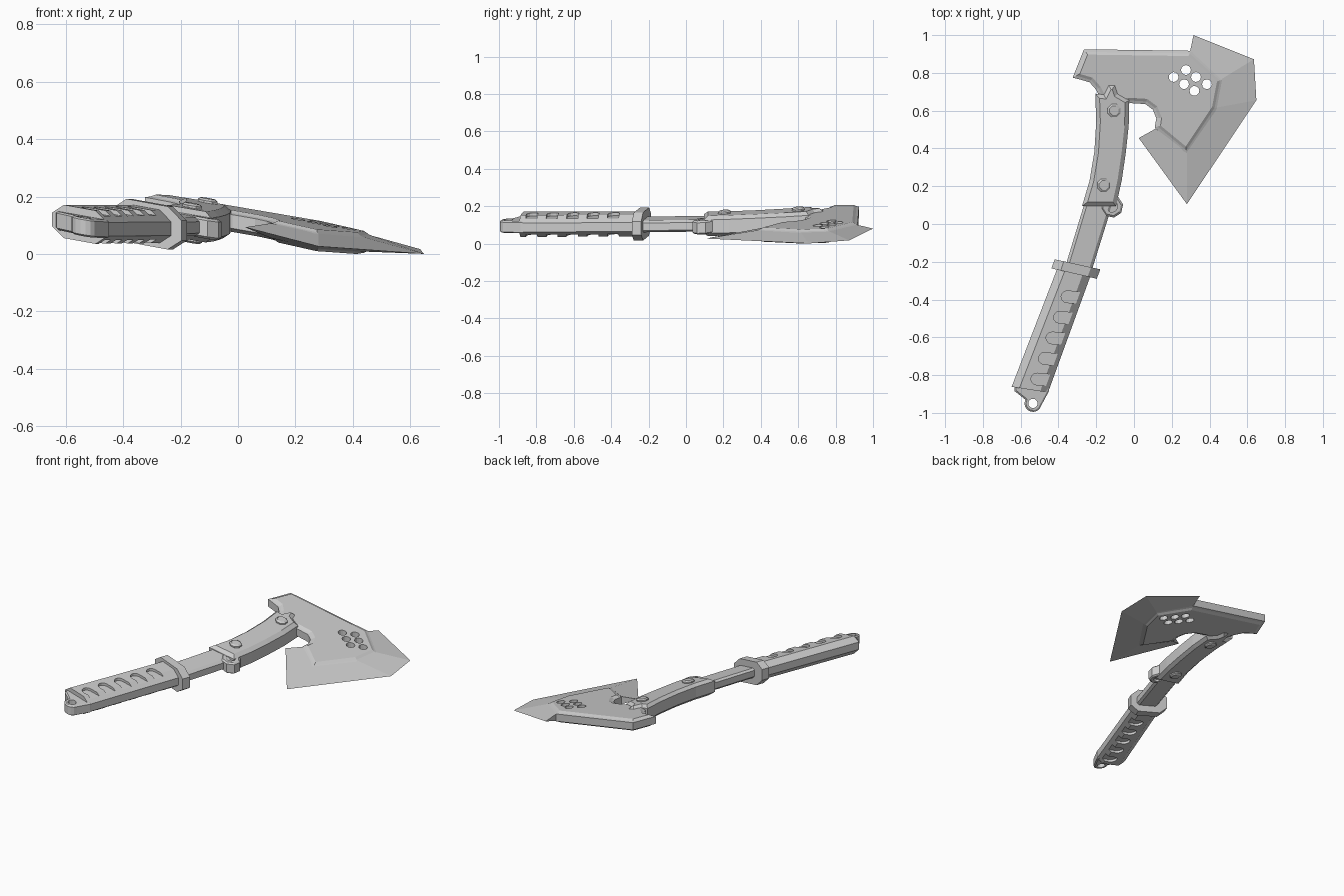
import bpy, bmesh, math
from mathutils import Vector

if "Cube" in bpy.data.objects:
    bpy.data.objects.remove(bpy.data.objects["Cube"])

parts = []


def finish(name, bm, keep=True):
    """Turn a flat-lying bmesh into an object, tilted about the handle axis."""
    bmesh.ops.recalc_face_normals(bm, faces=bm.faces)
    for v in bm.verts:
        v.co.z += 0.107 - 0.17 * (v.co.x + 0.1) + 0.066 * (v.co.y - 0.2)
    me = bpy.data.meshes.new(name)
    bm.to_mesh(me)
    bm.free()
    ob = bpy.data.objects.new(name, me)
    bpy.context.collection.objects.link(ob)
    if keep:
        parts.append(ob)
    return ob


def add_slab(bm, pts, z0, z1, insets=()):
    """Extruded outline; each inset (width, rise) steps both faces outward."""
    lo = [bm.verts.new((x, y, z0)) for x, y in pts]
    hi = [bm.verts.new((x, y, z1)) for x, y in pts]
    n = len(pts)
    caps = [bm.faces.new(lo[::-1]), bm.faces.new(hi)]
    sides = [bm.faces.new((lo[i], lo[(i + 1) % n], hi[(i + 1) % n], hi[i])) for i in range(n)]
    bmesh.ops.recalc_face_normals(bm, faces=caps + sides)
    for cap in caps:
        for width, rise in insets:
            bmesh.ops.inset_region(bm, faces=[cap], thickness=width, depth=rise,
                                   use_even_offset=True, use_boundary=True)


def slab(name, pts, h, insets=()):
    bm = bmesh.new()
    add_slab(bm, pts, -h, h, insets)
    return finish(name, bm)


def ring_pts(cx, cy, r, n, a0=0.0, a1=360.0):
    full = a1 - a0 >= 360
    k = n if full else n - 1
    return [(cx + r * math.cos(math.radians(a0 + (a1 - a0) * i / k)),
             cy + r * math.sin(math.radians(a0 + (a1 - a0) * i / k))) for i in range(n)]


def bar(name, left, right, h, c, d):
    """Eight-sided bar swept through stations given by left and right edge points."""
    bm = bmesh.new()
    rings = []
    for l, r in zip(left, right):
        l, r = Vector(l), Vector(r)
        w = (r - l).length
        u = (r - l) / w
        sec = [(0, d - h), (c, -h), (w - c, -h), (w, d - h), (w, h - d), (w - c, h), (c, h), (0, h - d)]
        rings.append([bm.verts.new((*(l + u * s), z)) for s, z in sec])
    for a, b in zip(rings, rings[1:]):
        for i in range(8):
            bm.faces.new((a[i], a[(i + 1) % 8], b[(i + 1) % 8], b[i]))
    bm.faces.new(rings[0])
    bm.faces.new(rings[-1])
    return finish(name, bm)


def cut(ob, prisms):
    """Subtract prisms (pts, z0, z1) from a part."""
    bm = bmesh.new()
    for pts, z0, z1 in prisms:
        add_slab(bm, pts, z0, z1)
    tool = finish("cutter", bm, keep=False)
    tool.hide_render = True
    m = ob.modifiers.new("cut", 'BOOLEAN')
    m.operation, m.object, m.solver = 'DIFFERENCE', tool, 'EXACT'
    bpy.context.view_layer.objects.active = ob
    bpy.ops.object.modifier_apply(modifier="cut")
    bpy.data.objects.remove(tool)


# axe head plate with stepped chamfered rim and six holes
head = slab("axe_head", [
    (-0.265, 0.925), (0.30, 0.917), (0.47, 0.765), (0.44, 0.61), (0.28, 0.37),
    (0.11, 0.51), (0.118, 0.56), (0.10, 0.605), (0.06, 0.635), (-0.02, 0.64),
    (-0.10, 0.62), (-0.18, 0.67), (-0.20, 0.71), (-0.235, 0.75), (-0.285, 0.765), (-0.325, 0.775)],
    0.024, [(0.014, 0.005), (0.014, 0.009)])
holes = [(.21, .778), (.275, .815), (.328, .778), (.265, .74), (.386, .74), (.32, .705)]
cut(head, [(ring_pts(x, y, 0.026, 12), -0.2, 0.2) for x, y in holes])

# cutting blade wedge around the head
inner = [(0.295, 0.905), (0.46, 0.765), (0.43, 0.615), (0.28, 0.38), (0.115, 0.505)]
outer = [(0.315, 1.0), (0.635, 0.872), (0.648, 0.655), (0.28, 0.105), (0.025, 0.455)]
bm = bmesh.new()
edge = [bm.verts.new((x, y, 0)) for x, y in outer]
top, bot = [[bm.verts.new((x, y, s * 0.026)) for x, y in inner] for s in (1, -1)]
for side in (top, bot):
    for i in range(4):
        bm.faces.new((side[i], side[i + 1], edge[i + 1], edge[i]))
for i in range(4):
    bm.faces.new((top[i], top[i + 1], bot[i + 1], bot[i]))
for i in (0, 4):
    bm.faces.new((top[i], bot[i], edge[i]))
finish("blade_edge", bm)

# neck clamp that grips the head
slab("neck_clamp", [
    (-0.205, 0.69), (-0.16, 0.685), (-0.135, 0.735), (-0.10, 0.735), (-0.085, 0.69), (-0.025, 0.655),
    (-0.028, 0.52), (-0.043, 0.38), (-0.065, 0.23), (-0.095, 0.095), (-0.275, 0.095),
    (-0.235, 0.23), (-0.21, 0.38), (-0.20, 0.54)], 0.036, [(0.022, 0.018)])

# clamp bolts, passing through both sides
for i, (x, y) in enumerate([(-0.105, 0.60), (-0.16, 0.205)]):
    slab(f"clamp_bolt_{i + 1}", ring_pts(x, y, 0.037, 8, 22.5, 382.5), 0.062, [(0.01, 0.007)])

# pivot lug beside the clamp
lug = slab("pivot_lug", ring_pts(-0.117, 0.093, 0.06, 8, 10, 370), 0.028, [(0.01, 0.008)])
cut(lug, [(ring_pts(-0.117, 0.093, 0.03, 14), z0, z0 + 0.2) for z0 in (0.022, -0.222)])

# shaft with a thinner core showing as a side groove
bar("shaft", [(-0.25, 0.15), (-0.365, -0.23)], [(-0.10, 0.15), (-0.225, -0.25)], 0.032, 0.016, 0.012)

# hand guard
bar("guard", [(-0.42, -0.187), (-0.437, -0.235)], [(-0.178, -0.24), (-0.197, -0.29)],
    0.075, 0.05, 0.04)

# grip with finger slots on both faces, open to the front edge
grip = bar("grip", [(-0.40, -0.22), (-0.648, -0.862)], [(-0.225, -0.26), (-0.455, -0.892)],
           0.058, 0.042, 0.034)
slots = []
for i in range(5):
    x, y = -0.355 - 0.04 * i, -0.385 - 0.109 * i
    pts = ring_pts(x, y, 0.031, 7, 85, 265) + [(x + 0.17, y - 0.047), (x + 0.17, y + 0.015)]
    slots += [(pts, 0.042, 0.12), (pts, -0.12, -0.042)]
cut(grip, slots)

# lanyard tab at the butt
tab = slab("lanyard_tab", [(-0.635, -0.85), (-0.632, -0.885), (-0.575, -0.93)]
           + ring_pts(-0.535, -0.95, 0.045, 8, 180, 345) + [(-0.45, -0.885), (-0.45, -0.85)],
           0.026, [(0.008, 0.006)])
cut(tab, [(ring_pts(-0.535, -0.95, 0.025, 12), -0.2, 0.2)])

# rest everything on the ground
low = min(v.co.z for ob in parts for v in ob.data.vertices)
for ob in parts:
    for v in ob.data.vertices:
        v.co.z -= low
